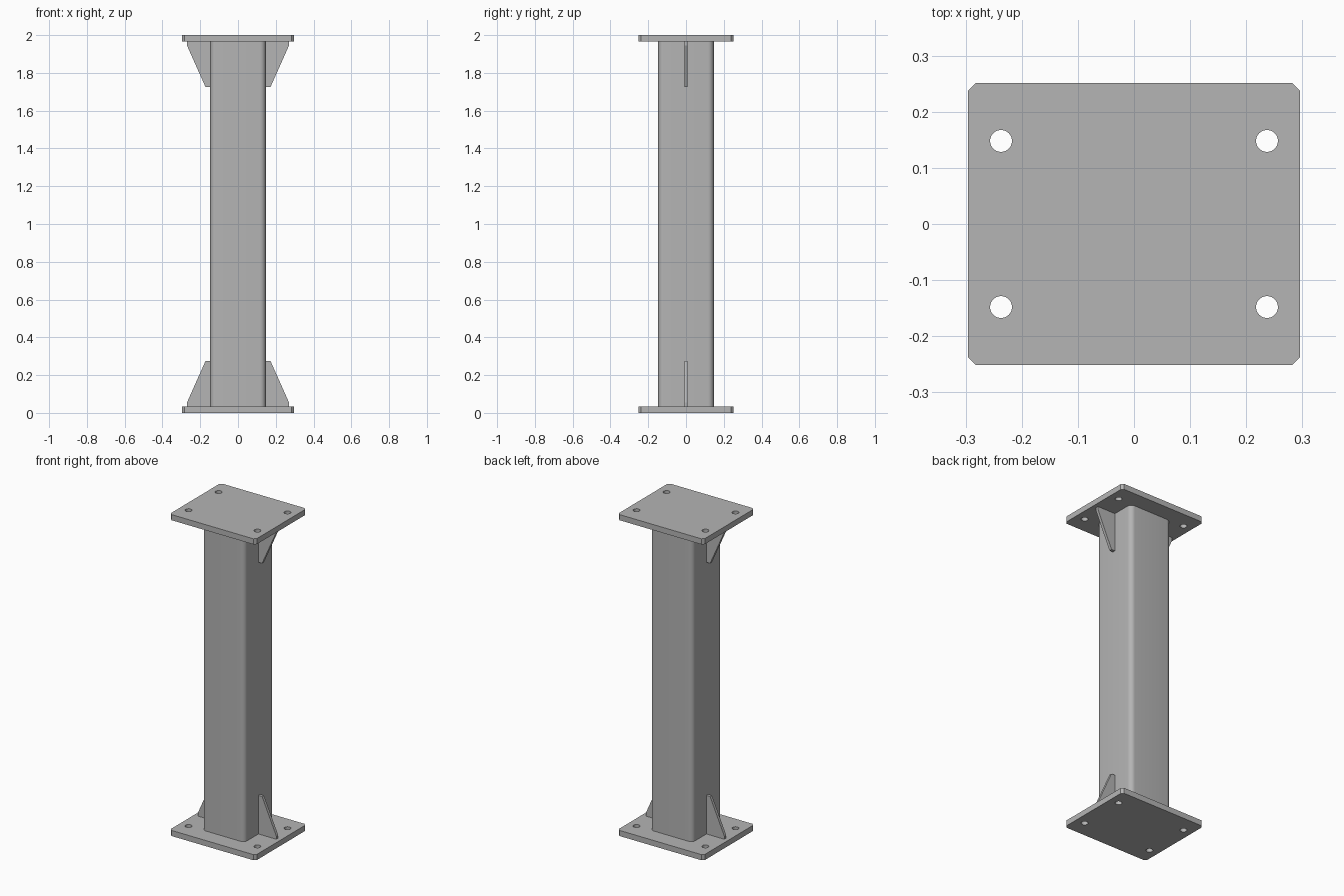
import bpy, bmesh
from mathutils import Matrix

cube = bpy.data.objects.get("Cube")
if cube:
    bpy.data.objects.remove(cube, do_unlink=True)

HEIGHT, THICK = 2.0, 0.035
PLATE_X, PLATE_Y = 0.592, 0.502
COLUMN = 0.294
HOLE_X, HOLE_Y, HOLE_R = 0.237, 0.148, 0.0195

steel = bpy.data.materials.new("steel grey")
steel.use_nodes = True
colour = (0.46, 0.46, 0.46, 1)
steel.diffuse_color = colour
steel.node_tree.nodes["Principled BSDF"].inputs["Base Color"].default_value = colour


def make_object(name, bm):
    bmesh.ops.recalc_face_normals(bm, faces=bm.faces)
    mesh = bpy.data.meshes.new(name)
    bm.to_mesh(mesh)
    bm.free()
    mesh.materials.append(steel)
    obj = bpy.data.objects.new(name, mesh)
    bpy.context.collection.objects.link(obj)
    return obj


def activate(obj):
    bpy.ops.object.select_all(action='DESELECT')
    obj.select_set(True)
    bpy.context.view_layer.objects.active = obj


def upright_box(name, size, z, corner, segments):
    """Box with only its vertical edges bevelled."""
    bm = bmesh.new()
    bmesh.ops.create_cube(bm, size=1, matrix=Matrix.Translation((0, 0, z)) @ Matrix.Diagonal((*size, 1)))
    upright = [e for e in bm.edges if abs(e.verts[0].co.z - e.verts[1].co.z) > size[2] / 2]
    bmesh.ops.bevel(bm, geom=upright, offset=corner, segments=segments, profile=0.5, affect='EDGES')
    return make_object(name, bm)


# Square tube with rounded corners
column = upright_box("column", (COLUMN, COLUMN, HEIGHT - 2 * THICK), HEIGHT / 2, 0.03, 8)
activate(column)
bpy.ops.object.shade_smooth_by_angle()

# Bolt hole cutter, shared by both plates
bm = bmesh.new()
for x in (-HOLE_X, HOLE_X):
    for y in (-HOLE_Y, HOLE_Y):
        bmesh.ops.create_cone(bm, cap_ends=True, segments=32, radius1=HOLE_R, radius2=HOLE_R,
                              depth=HEIGHT + 1, matrix=Matrix.Translation((x, y, HEIGHT / 2)))
cutter = make_object("hole_cutter", bm)
cutter.hide_render = True

# Base and cap plates with clipped corners
for name, z in (("base_plate", THICK / 2), ("cap_plate", HEIGHT - THICK / 2)):
    plate = upright_box(name, (PLATE_X, PLATE_Y, THICK), z, 0.014, 1)
    cut = plate.modifiers.new("holes", 'BOOLEAN')
    cut.operation = 'DIFFERENCE'
    cut.solver = 'EXACT'
    cut.object = cutter
    activate(plate)
    bpy.ops.object.modifier_apply(modifier=cut.name)
    bpy.ops.object.shade_smooth_by_angle()
bpy.data.objects.remove(cutter, do_unlink=True)

# Stiffener gussets, one per side at each end
PROFILE = [(0.14, THICK), (0.27, THICK), (0.27, 0.055), (0.172, 0.275), (0.14, 0.275)]
GUSSET_T = 0.018
for side, sx in (("left", 1), ("right", -1)):
    for end in ("lower", "upper"):
        bm = bmesh.new()
        outline = [bm.verts.new((sx * x, -GUSSET_T / 2, z if end == "lower" else HEIGHT - z))
                   for x, z in PROFILE]
        face = bm.faces.new(outline)
        extruded = bmesh.ops.extrude_face_region(bm, geom=[face])["geom"]
        bmesh.ops.translate(bm, vec=(0, GUSSET_T, 0),
                            verts=[v for v in extruded if isinstance(v, bmesh.types.BMVert)])
        make_object(f"{end}_{side}_gusset", bm)
